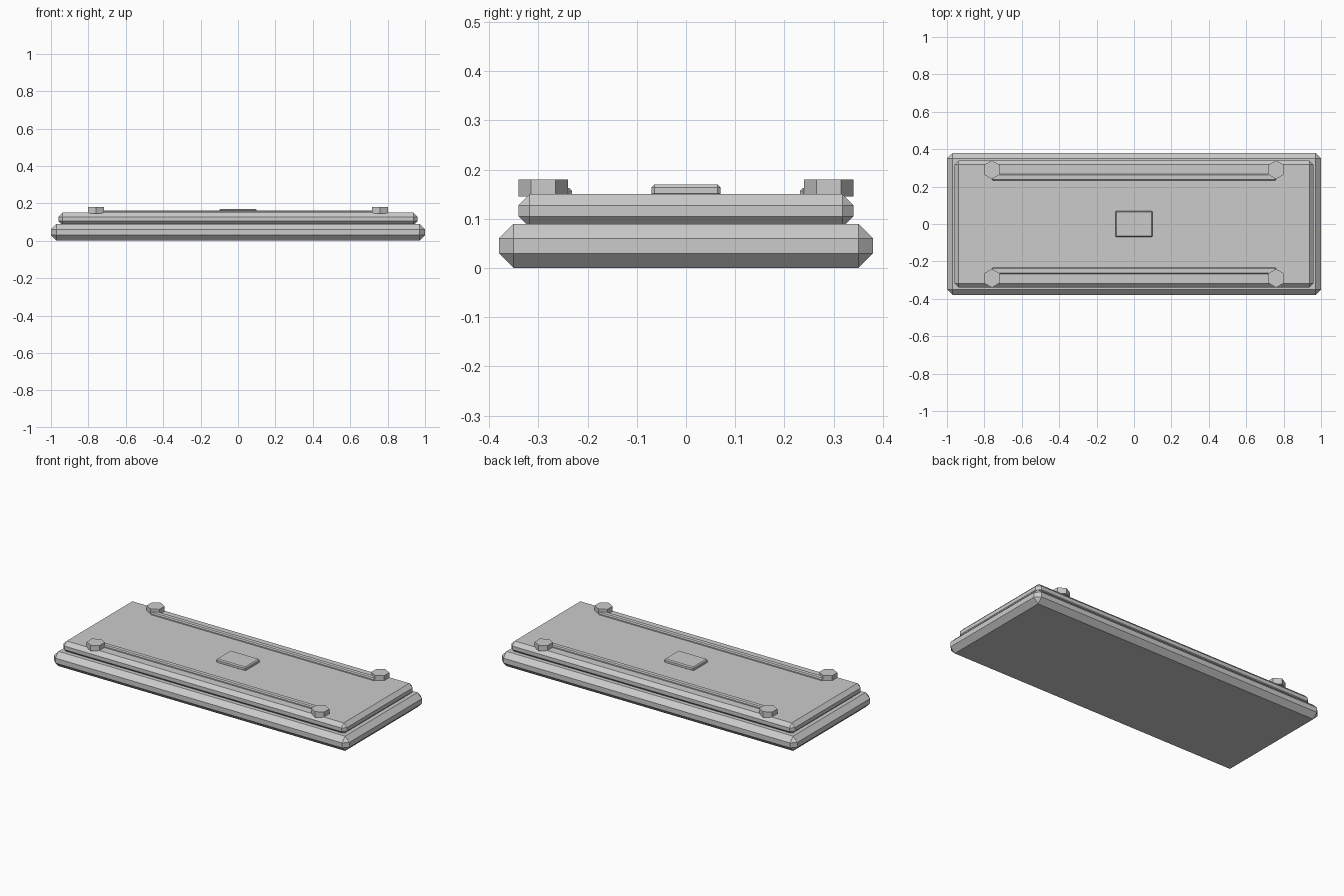
import bpy
from math import radians

old = bpy.data.objects.get("Cube")
if old:
    bpy.data.objects.remove(old, do_unlink=True)

grey = bpy.data.materials.new("plain_grey")
grey.use_nodes = True
colour = (0.6, 0.6, 0.6, 1)
grey.diffuse_color = colour
grey.node_tree.nodes["Principled BSDF"].inputs["Base Color"].default_value = colour


def slab(name, size, y, bottom, top, chamfer):
    """Flat box with chamfered edges, between two heights."""
    bpy.ops.mesh.primitive_cube_add(size=1, location=(0, y, (bottom + top) / 2))
    ob = bpy.context.object
    ob.name = name
    ob.scale = (size[0], size[1], top - bottom)
    bpy.ops.object.transform_apply(location=False, rotation=False, scale=True)
    ob.data.materials.append(grey)
    bevel = ob.modifiers.new("chamfer", "BEVEL")
    bevel.width = chamfer
    bevel.segments = 1


# Stepped body
slab("base", (2, 0.76), 0, 0, 0.09, 0.03)
slab("upper_plate", (1.92, 0.68), 0, 0.0825, 0.15, 0.0225)
slab("centre_pad", (0.2, 0.14), 0, 0.145, 0.17, 0.006)

# Rails with a hexagonal bolt at each end
for side, y in (("front", -1), ("back", 1)):
    slab(side + "_rail", (1.52, 0.036), y * 0.25, 0.14, 0.163, 0.006)
    for end, x in (("right", -1), ("left", 1)):
        bpy.ops.mesh.primitive_cylinder_add(
            vertices=6, radius=0.05, depth=0.035,
            location=(x * 0.76, y * 0.29, 0.1625))
        bolt = bpy.context.object
        bolt.name = f"{side}_{end}_bolt"
        bolt.data.materials.append(grey)
